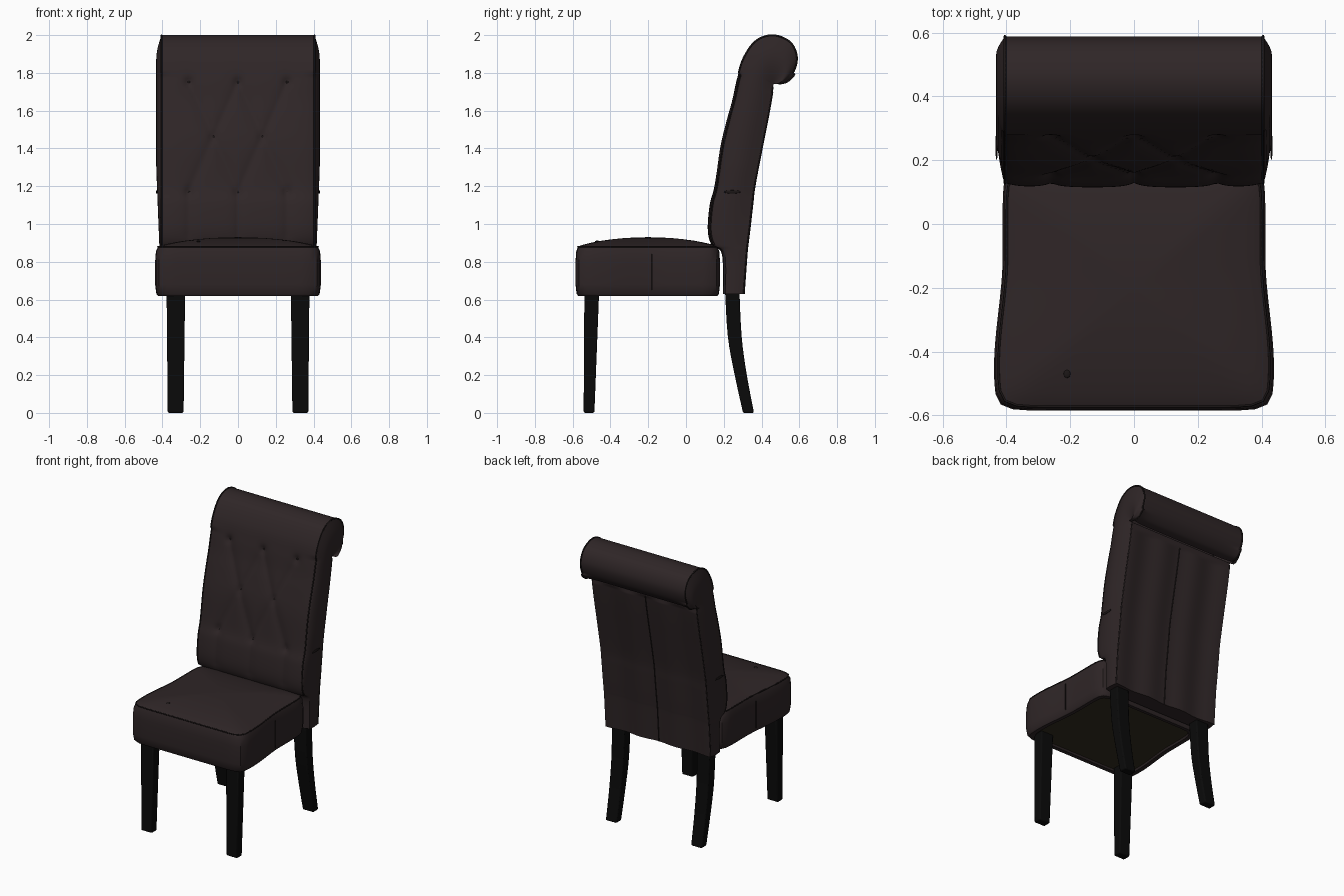
import bpy, bmesh, math
from mathutils import Vector

if "Cube" in bpy.data.objects:
    bpy.data.objects.remove(bpy.data.objects["Cube"])


def material(name, r, g, b):
    m = bpy.data.materials.new(name)
    m.use_nodes = True
    m.diffuse_color = (r, g, b, 1)
    bsdf = m.node_tree.nodes["Principled BSDF"]
    bsdf.inputs["Base Color"].default_value = (r, g, b, 1)
    bsdf.inputs["Roughness"].default_value = 0.7
    return m


FABRIC = material("dark brown upholstery", 0.028, 0.019, 0.020)
SEAM = material("seam shadow brown", 0.011, 0.008, 0.008)
WOOD = material("black wood", 0.003, 0.003, 0.003)
LINING = material("olive underside cloth", 0.034, 0.027, 0.014)


def activate(obj):
    bpy.ops.object.select_all(action="DESELECT")
    obj.select_set(True)
    bpy.context.view_layer.objects.active = obj


def finish(name, bm, mat, angle=40):
    bmesh.ops.recalc_face_normals(bm, faces=bm.faces)
    mesh = bpy.data.meshes.new(name)
    bm.to_mesh(mesh)
    bm.free()
    obj = bpy.data.objects.new(name, mesh)
    bpy.context.collection.objects.link(obj)
    mesh.materials.append(mat)
    activate(obj)
    bpy.ops.object.shade_smooth_by_angle(angle=math.radians(angle))
    return obj


def loft(name, rings, mat, cap_start=True, cap_end=True, angle=40):
    bm = bmesh.new()
    rows = [[bm.verts.new(p) for p in ring] for ring in rings]
    n = len(rows[0])
    for a, b in zip(rows, rows[1:]):
        for i in range(n):
            j = (i + 1) % n
            bm.faces.new((a[i], a[j], b[j], b[i]))
    if cap_start:
        bm.faces.new(rows[0])
    if cap_end:
        bm.faces.new(rows[-1])
    return finish(name, bm, mat, angle)


def tube(name, points, radius, mat, closed=False):
    curve = bpy.data.curves.new(name, "CURVE")
    curve.dimensions = "3D"
    curve.bevel_depth = radius
    curve.bevel_resolution = 1
    spline = curve.splines.new("POLY")
    spline.points.add(len(points) - 1)
    for sp, p in zip(spline.points, points):
        sp.co = (*p, 1)
    spline.use_cyclic_u = closed
    curve.materials.append(mat)
    obj = bpy.data.objects.new(name, curve)
    bpy.context.collection.objects.link(obj)
    activate(obj)
    bpy.ops.object.convert(target="MESH")


def dot(name, location, scale, mat):
    bm = bmesh.new()
    bmesh.ops.create_uvsphere(bm, u_segments=12, v_segments=8, radius=1)
    obj = finish(name, bm, mat)
    obj.location, obj.scale = location, scale


def smooth_path(pts, steps):
    # Catmull-Rom resampling of a side profile
    pts = [Vector(p) for p in pts]
    out = []
    for i in range(len(pts) - 1):
        a, b, c, d = pts[max(i - 1, 0)], pts[i], pts[i + 1], pts[min(i + 2, len(pts) - 1)]
        for k in range(steps):
            t = k / steps
            out.append(0.5 * (2 * b + (c - a) * t + (2 * a - 5 * b + 4 * c - d) * t ** 2
                              + (3 * b - a - 3 * c + d) * t ** 3))
    return out + [pts[-1]]


# Backrest: front and rear profiles (y, z), the front one rolling over the top
front = [(.195, .63), (.19, .84), (.135, .89), (.115, .97), (.125, 1.1), (.15, 1.2), (.18, 1.4),
         (.215, 1.55), (.245, 1.66), (.27, 1.77), (.305, 1.88), (.37, 1.97), (.46, 2), (.55, 1.965),
         (.587, 1.89), (.572, 1.81), (.525, 1.755), (.475, 1.742)]
rear = [(.305, .63), (.32, .84), (.325, .89), (.335, .97), (.35, 1.1), (.362, 1.2), (.4, 1.4),
        (.43, 1.55), (.45, 1.66), (.462, 1.735)]
rear += [(.465, 1.74)] * (len(front) - len(rear))
F, B = smooth_path(front, 7), smooth_path(rear, 7)
HALF = 0.405

# Diamond tufting: buttons joined by folds
TOP, MID, LOW = 1.75, 1.46, 1.17
buttons = [(x, z) for z in (TOP, LOW) for x in (-.26, 0, .26)] + [(-.13, MID), (.13, MID)]
folds = [((x, z), (x + s * .13, MID)) for x, z in buttons if z != MID
         for s in (-1, 1) if abs(x + s * .13) < .2]
folds += [((x, LOW), (x, .9)) for x in (-.26, 0, .26)]
folds = [(Vector(a), Vector(b)) for a, b in folds]


def tuft(x, z):
    p = Vector((x, z))
    near = 1.0
    for a, b in folds:
        t = min(max((p - a).dot(b - a) / (b - a).length_squared, 0), 1)
        near = min(near, (p - a - (b - a) * t).length)
    pit = sum(math.exp(-((p - Vector(q)).length / .022) ** 2) for q in buttons)
    return .014 * math.exp(-near / .03) + .012 * pit


def front_y(x, y, z):
    if y < .32 and z > .86:
        y += tuft(x, z) * min(1, (z - .86) / .08)
    return y + (.014 * abs(x / HALF) ** 10 if z < 1.8 else 0)


NX, NS = 64, 8
rings = []
for f, b in zip(F, B):
    bulge = .008 + .02 * min(max((f.y - .8) / .5, 0), 1)
    xs = [HALF * (2 * i / NX - 1) for i in range(NX + 1)]
    side = [(HALF + bulge * math.sin(math.pi * k / NS), f.lerp(b, k / NS)) for k in range(1, NS)]
    ripple = .006 if b.y < 1.7 else 0
    ring = [(x, front_y(x, f.x, f.y), f.y) for x in xs]
    ring += [(x, p.x, p.y) for x, p in side]
    ring += [(x, b.x - ripple * math.cos(x * 24), b.y) for x in reversed(xs)]
    ring += [(-x, p.x, p.y) for x, p in reversed(side)]
    rings.append(ring)
loft("backrest", rings, FABRIC, cap_end=False, angle=50)

tube("back_centre_seam", [(0, b.x - .005, b.y) for b in B if b.y < 1.73], .004, SEAM)
for s, label in ((-1, "right"), (1, "left")):
    x = s * HALF
    tube(f"{label}_front_piping", [(x, front_y(x, f.x, f.y), f.y) for f in F[14:]], .005, SEAM)
    tube(f"{label}_rear_piping", [(x, b.x, b.y) for b in B if b.y < 1.73], .004, SEAM)
    dot(f"{label}_side_crease", (s * .431, .245, LOW), (.004, .045, .009), SEAM)
for x, z in buttons:
    y = next(f.x for f in F if f.y >= z)
    dot("tuft_button", (x, y + .024, z), (.009, .006, .009), SEAM)

# Seat cushion: rounded outline, wider at the front
Y0, Y1, MIDY = -.585, .18, -.2


def seat_half(y):
    t = min(max((-.1 - y) / .35, 0), 1)
    return .412 + .027 * t * t * (3 - 2 * t)


outline = []
for k in range(96):
    a = math.tau * k / 96
    c, s = math.cos(a), math.sin(a)
    m = (abs(c) ** 14 + abs(s) ** 14) ** (-1 / 14)
    v = s * m
    y = MIDY + v * ((Y1 - MIDY) if v > 0 else (MIDY - Y0))
    outline.append((c * m * seat_half(y), y))


def seat_ring(scale, z):
    return [(x * scale, MIDY + (y - MIDY) * scale, z) for x, y in outline]


levels = [(.88, .637), (.9, .622), (.965, .62), (.985, .63), (1, .68), (1, .8), (.99, .855), (.965, .88)]
levels += [(r, .88 + .05 * (1 - (r / .965) ** 2) ** .8) for r in (.93, .86, .76, .64, .5, .35, .18, .03)]
loft("seat_cushion", [seat_ring(*v) for v in levels], FABRIC, cap_start=False)
loft("underside_lining", [seat_ring(.89, .634), seat_ring(.89, .638)], LINING)
tube("seat_piping", seat_ring(.967, .879), .004, SEAM, closed=True)
for s in (-1, 1):
    x = s * (seat_half(-.18) - .001)
    tube("seat_side_seam", [(x, -.18, .65), (x, -.18, .84)], .003, SEAM)
dot("seat_mark", (-.21, -.47, .908), (.011, .013, .004), SEAM)


# Legs: square sections given as height, front y, rear y
def leg(name, sections, side):
    rings = []
    for z, y0, y1 in sections:
        t = z / .64
        x0, x1 = side * (.288 - .008 * t), side * (.372 + .006 * t)
        rings.append([(x0, y0, z), (x1, y0, z), (x1, y1, z), (x0, y1, z)])
    obj = loft(name, rings, WOOD)
    bevel = obj.modifiers.new("soft_edges", "BEVEL")
    bevel.width = .008
    bevel.segments = 2
    bevel.limit_method = "ANGLE"


curved = [(p.x, p.y, p.z) for p in smooth_path(
    [(0, .302, .36), (.2, .258, .322), (.4, .222, .295), (.64, .207, .283)], 4)]
for s, label in ((-1, "right"), (1, "left")):
    leg(f"{label}_front_leg", [(0, -.542, -.485), (.64, -.538, -.46)], s)
    leg(f"{label}_rear_leg", curved, s)
